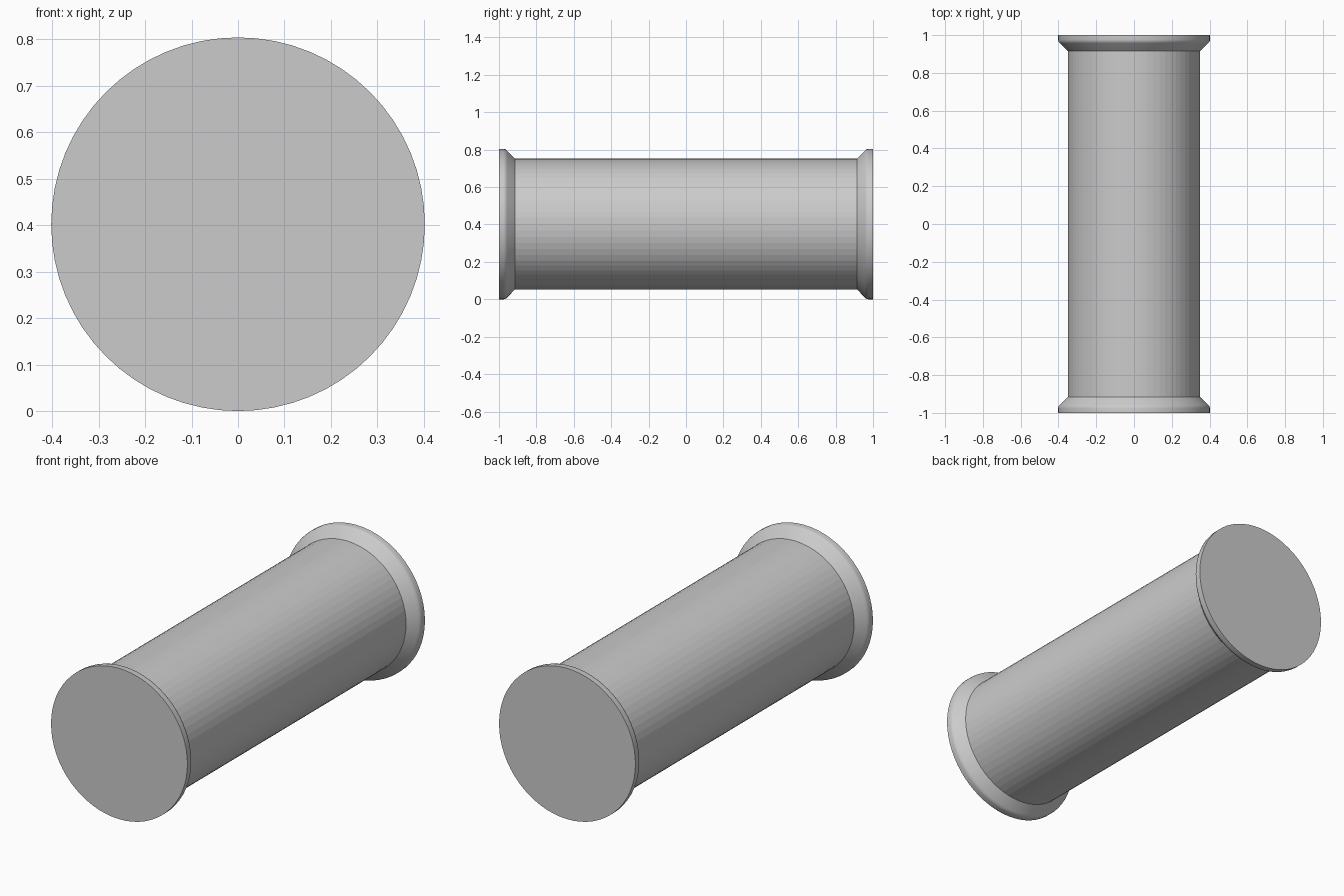
import bpy
import bmesh
import math
from mathutils import Matrix, Vector

SEGMENTS = 64
AXIS_HEIGHT = 0.402

if "Cube" in bpy.data.objects:
    bpy.data.objects.remove(bpy.data.objects["Cube"], do_unlink=True)


def lathe(name, profile, side=1):
    """Spin (radius, y) points around the horizontal y axis."""
    bm = bmesh.new()
    verts = [bm.verts.new((r, y * side, 0)) for r, y in profile]
    edges = [bm.edges.new(pair) for pair in zip(verts, verts[1:])]
    bmesh.ops.spin(bm, geom=verts + edges, cent=(0, 0, 0), axis=(0, 1, 0),
                   angle=math.tau, steps=SEGMENTS, use_duplicate=False)
    bmesh.ops.remove_doubles(bm, verts=bm.verts, dist=0.0001)
    bmesh.ops.recalc_face_normals(bm, faces=bm.faces)
    bmesh.ops.transform(bm, matrix=Matrix.Translation(Vector((0, 0, AXIS_HEIGHT))),
                        verts=bm.verts)
    mesh = bpy.data.meshes.new(name)
    bm.to_mesh(mesh)
    bm.free()
    obj = bpy.data.objects.new(name, mesh)
    bpy.context.collection.objects.link(obj)
    return obj


# Faceted barrel between the two collars
lathe("barrel", [(0.35, -0.915), (0.35, 0.915)])

# Flared end collars with a softened shoulder and a flat closed cap
collar = [(0.35, 0.915), (0.393, 0.957), (0.4, 0.965),
          (AXIS_HEIGHT, 0.975), (AXIS_HEIGHT, 1), (0, 1)]
for name, side in (("front_collar", -1), ("back_collar", 1)):
    obj = lathe(name, collar, side)
    bpy.ops.object.select_all(action="DESELECT")
    obj.select_set(True)
    bpy.context.view_layer.objects.active = obj
    bpy.ops.object.shade_smooth_by_angle(angle=math.radians(35))
